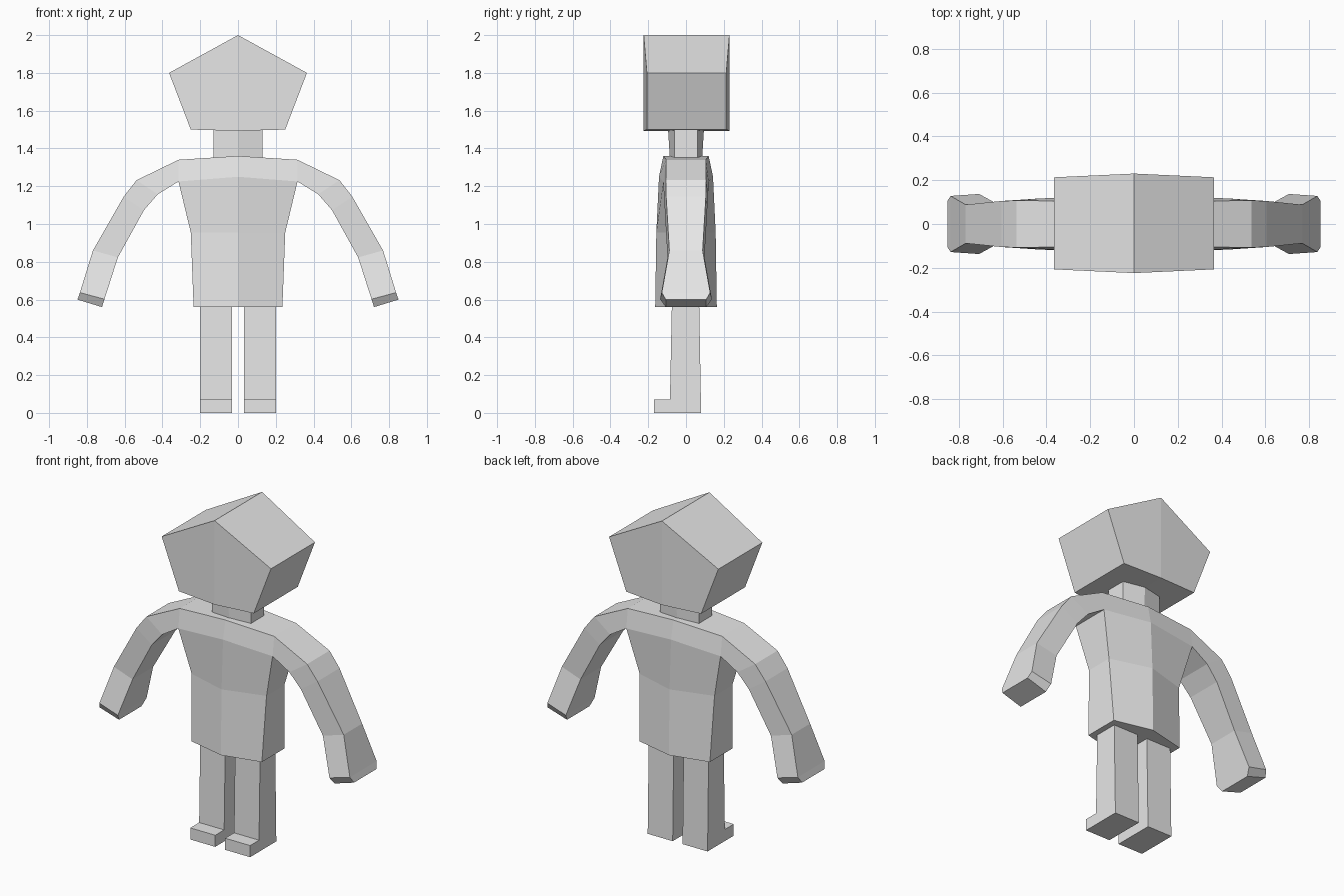
import bpy
import bmesh

cube = bpy.data.objects.get("Cube")
if cube:
    bpy.data.objects.remove(cube, do_unlink=True)

grey = bpy.data.materials.new("plain grey")
grey.use_nodes = True
grey.diffuse_color = (0.8, 0.8, 0.8, 1)
grey.node_tree.nodes["Principled BSDF"].inputs["Base Color"].default_value = (0.8, 0.8, 0.8, 1)


def loft(name, rings, fold=False, start_cap=True):
    """Bridge rings of points; fold splits the caps from point 0 to the opposite one."""
    bm = bmesh.new()
    loops = [[bm.verts.new(p) for p in ring] for ring in rings]
    n = len(rings[0])
    for a, b in zip(loops, loops[1:]):
        for i in range(n):
            j = (i + 1) % n
            bm.faces.new((a[i], a[j], b[j], b[i]))
    for cap in ([loops[0]] if start_cap else []) + [loops[-1]]:
        if fold:
            h = n // 2
            bm.faces.new(cap[:h + 1])
            bm.faces.new(cap[h:] + cap[:1])
        else:
            bm.faces.new(cap)
    bmesh.ops.recalc_face_normals(bm, faces=bm.faces)
    mesh = bpy.data.meshes.new(name)
    bm.to_mesh(mesh)
    bm.free()
    mesh.materials.append(grey)
    obj = bpy.data.objects.new(name, mesh)
    bpy.context.collection.objects.link(obj)
    return obj


def hexagon(x, y_side, y_mid, z_side, z_mid):
    """Body cross-section: flat sides, ridged front and back."""
    return [(0, -y_mid, z_mid), (x, -y_side, z_side), (x, y_side, z_side),
            (0, y_mid, z_mid), (-x, y_side, z_side), (-x, -y_side, z_side)]


# Torso and neck, stacked upward
loft("torso", [hexagon(0.235, 0.108, 0.163, 0.56, 0.56),
               hexagon(0.25, 0.085, 0.157, 0.955, 0.955),
               hexagon(0.315, 0.12, 0.143, 1.225, 1.25),
               hexagon(0.315, 0.105, 0.12, 1.34, 1.36)], fold=True)
loft("neck", [hexagon(0.13, 0.062, 0.085, 1.34, 1.34),
              hexagon(0.13, 0.062, 0.095, 1.50, 1.50)], fold=True)

# Head: pentagon prism with slightly ridged front and back
outline = [(0, 2.0), (0.365, 1.8), (0.25, 1.5), (0, 1.493), (-0.25, 1.5), (-0.365, 1.8)]
loft("head", [[(x, s * (0.21 if x else 0.227) + 0.003, z) for x, z in outline]
              for s in (-1, 1)], fold=True)

# Arm sections: outer x, z, half depth, then inner x, z, half depth
arm = [(0.315, 1.34, 0.105, 0.315, 1.225, 0.12),
       (0.537, 1.232, 0.107, 0.425, 1.157, 0.117),
       (0.605, 1.145, 0.105, 0.498, 1.073, 0.112),
       (0.768, 0.86, 0.088, 0.636, 0.823, 0.098),
       (0.837, 0.637, 0.128, 0.707, 0.602, 0.137),
       (0.85, 0.60, 0.107, 0.72, 0.56, 0.107)]
# Leg side profile with a toe at the front
leg = [(-0.075, 0.565), (-0.085, 0.07), (-0.17, 0.07), (-0.17, 0), (0.08, 0), (0.07, 0.565)]

for side, s in (("left", 1), ("right", -1)):
    loft(side + "_arm", [[(s * xo, -yo, zo), (s * xo, yo, zo), (s * xi, yi, zi), (s * xi, -yi, zi)]
                         for xo, zo, yo, xi, zi, yi in arm], start_cap=False)
    loft(side + "_leg", [[(s * x, y, z) for y, z in leg] for x in (0.033, 0.2)])
